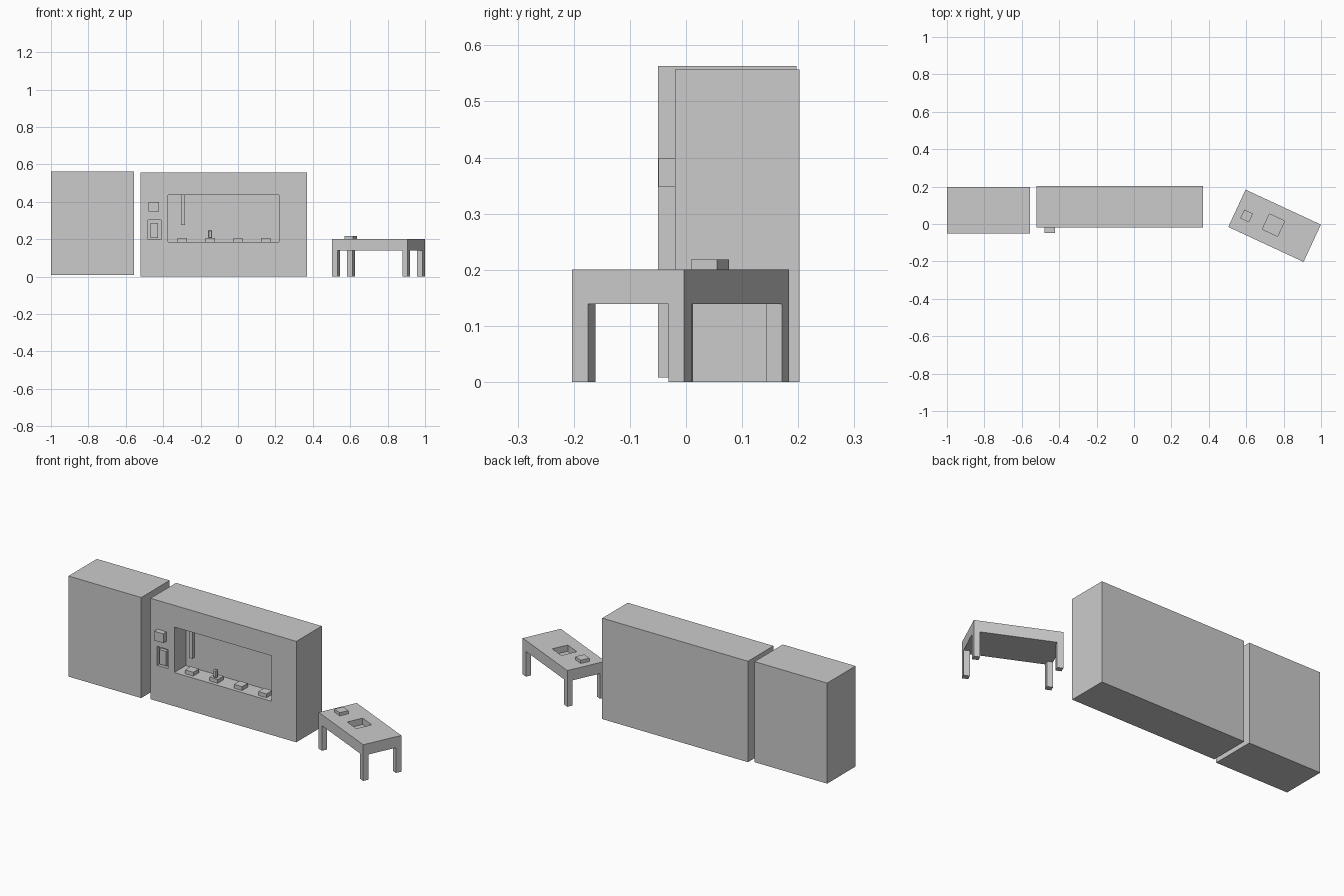
import bpy, math
from mathutils import Matrix, Vector

if "Cube" in bpy.data.objects:
    bpy.data.objects.remove(bpy.data.objects["Cube"])


def box(name, x, y, z, mat=None):
    """Box from (min, max) ranges, optionally moved by a matrix."""
    v = [(a, b, c) for c in z for a, b in
         ((x[0], y[0]), (x[1], y[0]), (x[1], y[1]), (x[0], y[1]))]
    f = [(3, 2, 1, 0), (4, 5, 6, 7)] + [(i, (i + 1) % 4, (i + 1) % 4 + 4, i + 4) for i in range(4)]
    me = bpy.data.meshes.new(name)
    me.from_pydata(v, [], f)
    if mat:
        me.transform(mat)
    ob = bpy.data.objects.new(name, me)
    bpy.context.collection.objects.link(ob)
    return ob


def cut(target, cutter):
    """Subtract the cutter, then remove it."""
    m = target.modifiers.new("cut", 'BOOLEAN')
    m.operation = 'DIFFERENCE'
    m.solver = 'EXACT'
    m.object = cutter
    bpy.context.view_layer.objects.active = target
    bpy.ops.object.modifier_apply(modifier=m.name)
    bpy.data.objects.remove(cutter)


# Plain side cabinet
box("side_cabinet", (-1.0, -0.556), (-0.05, 0.197), (0.008, 0.563))

# Main cabinet with serving recess and control recess
cab = box("main_cabinet", (-0.52, 0.37), (-0.02, 0.202), (0, 0.557))
cut(cab, box("recess_cutter", (-0.375, 0.22), (-0.1, 0.08), (0.186, 0.437)))
cut(cab, box("slot_cutter", (-0.48, -0.413), (-0.1, 0.0), (0.198, 0.302)))

# Controls
box("slot_panel", (-0.468, -0.427), (-0.018, 0.002), (0.207, 0.288))
box("button_box", (-0.478, -0.422), (-0.049, -0.018), (0.347, 0.398))

# Recess contents
for i in range(4):
    cx = -0.298 + i * 0.149
    box(f"pad_{i + 1}", (cx - 0.025, cx + 0.025), (0.0, 0.05), (0.184, 0.207))
box("hanging_bar", (-0.305, -0.283), (0.008, 0.03), (0.275, 0.439))

# Small knob with chamfered top
knob = box("knob", (-0.16, -0.138), (0.008, 0.028), (0.205, 0.25))
bev = knob.modifiers.new("bevel", 'BEVEL')
bev.width = 0.005
bev.segments = 1

# Rotated table: local x is its length
T = Matrix.Translation((0.7515, -0.0095, 0)) @ Matrix.Rotation(math.radians(-24.9), 4, 'Z')
L, W, leg = 0.222, 0.11, 0.031
top = box("table_top", (-L, L), (-W, W), (0.139, 0.2), T)


def local_square(name, centre, half, z):
    p = T.inverted() @ Vector((*centre, 0))
    return box(name, (p.x - half, p.x + half), (p.y - half, p.y + half), z, T)


cut(top, local_square("tray_cutter", (0.746, -0.006), 0.045, (0.165, 0.3)))
local_square("table_block", (0.602, 0.043), 0.0255, (0.199, 0.218))
for sx in (-1, 1):
    for sy in (-1, 1):
        xs = sorted((sx * L, sx * (L - leg)))
        ys = sorted((sy * W, sy * (W - leg)))
        side = ("left" if sx < 0 else "right") + ("_front" if sy < 0 else "_back")
        box(f"table_leg_{side}", xs, ys, (0, 0.139), T)
